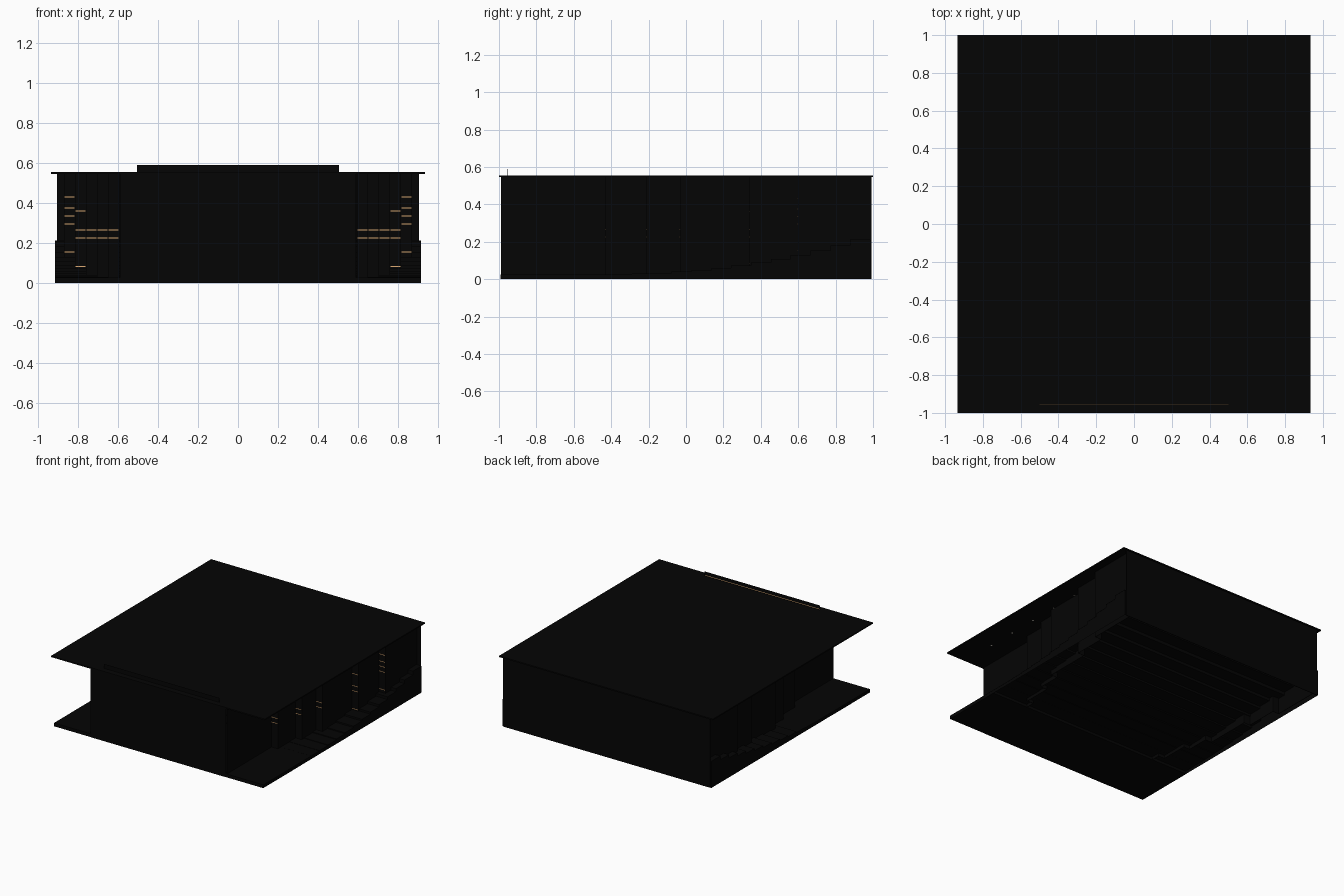
import bpy, bmesh

cube = bpy.data.objects.get("Cube")
if cube:
    bpy.data.objects.remove(cube, do_unlink=True)


def material(name, colour):
    m = bpy.data.materials.new(name)
    m.use_nodes = True
    m.diffuse_color = (*colour, 1)
    m.node_tree.nodes["Principled BSDF"].inputs["Base Color"].default_value = (*colour, 1)
    return m


BLACK = material("near_black", (0.0015, 0.0015, 0.0015))
WARM = material("warm_light", (0.75, 0.42, 0.18))
PALE = material("pale_light", (0.8, 0.75, 0.65))


def finish(name, bm, mat):
    mesh = bpy.data.meshes.new(name)
    bm.to_mesh(mesh)
    bm.free()
    obj = bpy.data.objects.new(name, mesh)
    bpy.context.collection.objects.link(obj)
    mesh.materials.append(mat)
    return obj


def box(name, x, y, z, mat):
    """Box from (low, high) ranges."""
    bm = bmesh.new()
    bmesh.ops.create_cube(bm, size=1)
    for v in bm.verts:
        for i, (lo, hi) in enumerate((x, y, z)):
            v.co[i] = lo if v.co[i] < 0 else hi
    return finish(name, bm, mat)


def ribbon(name, path, offset, mat, thickness):
    """Sweep a polyline straight along offset, as a thin sheet."""
    bm = bmesh.new()
    a = [bm.verts.new(p) for p in path]
    b = [bm.verts.new([p[i] + offset[i] for i in range(3)]) for p in path]
    for i in range(len(path) - 1):
        bm.faces.new((a[i], a[i + 1], b[i + 1], b[i]))
    bmesh.ops.recalc_face_normals(bm, faces=bm.faces)
    obj = finish(name, bm, mat)
    solid = obj.modifiers.new("Thickness", "SOLIDIFY")
    solid.thickness = thickness
    solid.offset = 0
    return obj


TOP = 0.548

# Roof, front and back walls
box("roof", (-0.935, 0.935), (-1, 1), (0.545, 0.555), BLACK)
box("front_wall", (-0.59, 0.59), (-0.993, -0.991), (0, TOP), BLACK)
box("back_wall", (-0.905, 0.905), (0.988, 0.991), (0, TOP), BLACK)
box("back_wall_base", (-0.915, 0.915), (0.985, 0.988), (0, 0.21), BLACK)

# Raised panel on the front edge of the roof, lit along its back
box("roof_panel", (-0.505, 0.505), (-0.956, -0.955), (0.55, 0.59), BLACK)
box("roof_panel_light", (-0.5, 0.5), (-0.955, -0.954), (0.559, 0.563), WARM)

# Floor that rises in tiers to the back
START, BACK, COUNT = -0.5, 0.985, 14
profile = [(-0.99, 0), (-0.99, 0.025)]
for i in range(COUNT):
    t = i / (COUNT - 1)
    y = START + (BACK - START) * i / COUNT
    z = 0.025 + 0.185 * t ** 2.2
    profile += [(y, profile[-1][1]), (y, z)]
profile.append((BACK, profile[-1][1]))
ribbon("tiered_floor", [(-0.915, y, z) for y, z in profile], (1.83, 0, 0), BLACK, 0.003)

# Skirts closing the sides of the tiers, and the flat front floor
for side, label in ((1, "left"), (-1, "right")):
    bm = bmesh.new()
    for (y0, z0), (y1, z1) in zip(profile, profile[1:]):
        if y1 > y0:
            x = side * 0.914
            bm.faces.new([bm.verts.new(p) for p in
                          ((x, y0, 0), (x, y1, 0), (x, y1, z1), (x, y0, z0))])
    finish(label + "_floor_skirt", bm, BLACK)
box("front_floor", (-0.915, 0.915), (-0.99, START), (0, 0.02), BLACK)

# Side walls stepping outward to the back, with light bars on the steps
STEP_Y = [-0.43, -0.21, -0.03, 0.34, 0.6]
BARS = [[0.225, 0.265], [0.225, 0.265], [0.225, 0.265],
        [0.083, 0.225, 0.265, 0.36], [0.155, 0.295, 0.335, 0.375, 0.43]]
for side, label in ((1, "left"), (-1, "right")):
    x = 0.595
    path = [(side * x, -0.99, 0)]
    for n, (y, heights) in enumerate(zip(STEP_Y, BARS)):
        path += [(side * x, y, 0), (side * (x + 0.055), y, 0)]
        ends = sorted((side * (x + 0.003), side * (x + 0.053)))
        for k, z in enumerate(heights):
            box(f"{label}_light_bar_{n}_{k}", ends, (y - 0.004, y), (z - 0.002, z + 0.002), WARM)
        x += 0.055
    path.append((side * x, 0.988, 0))
    ribbon(label + "_side_wall", path, (0, 0, TOP), BLACK, 0.004)

# Small downlights under the roof
bm = bmesh.new()
for x in (-0.765, 0.765):
    for i in range(5):
        spot = bmesh.ops.create_circle(bm, cap_ends=True, segments=12, radius=0.007)
        bmesh.ops.translate(bm, verts=spot["verts"], vec=(x, -0.7 + 0.235 * i, 0.5445))
finish("downlights", bm, PALE)
